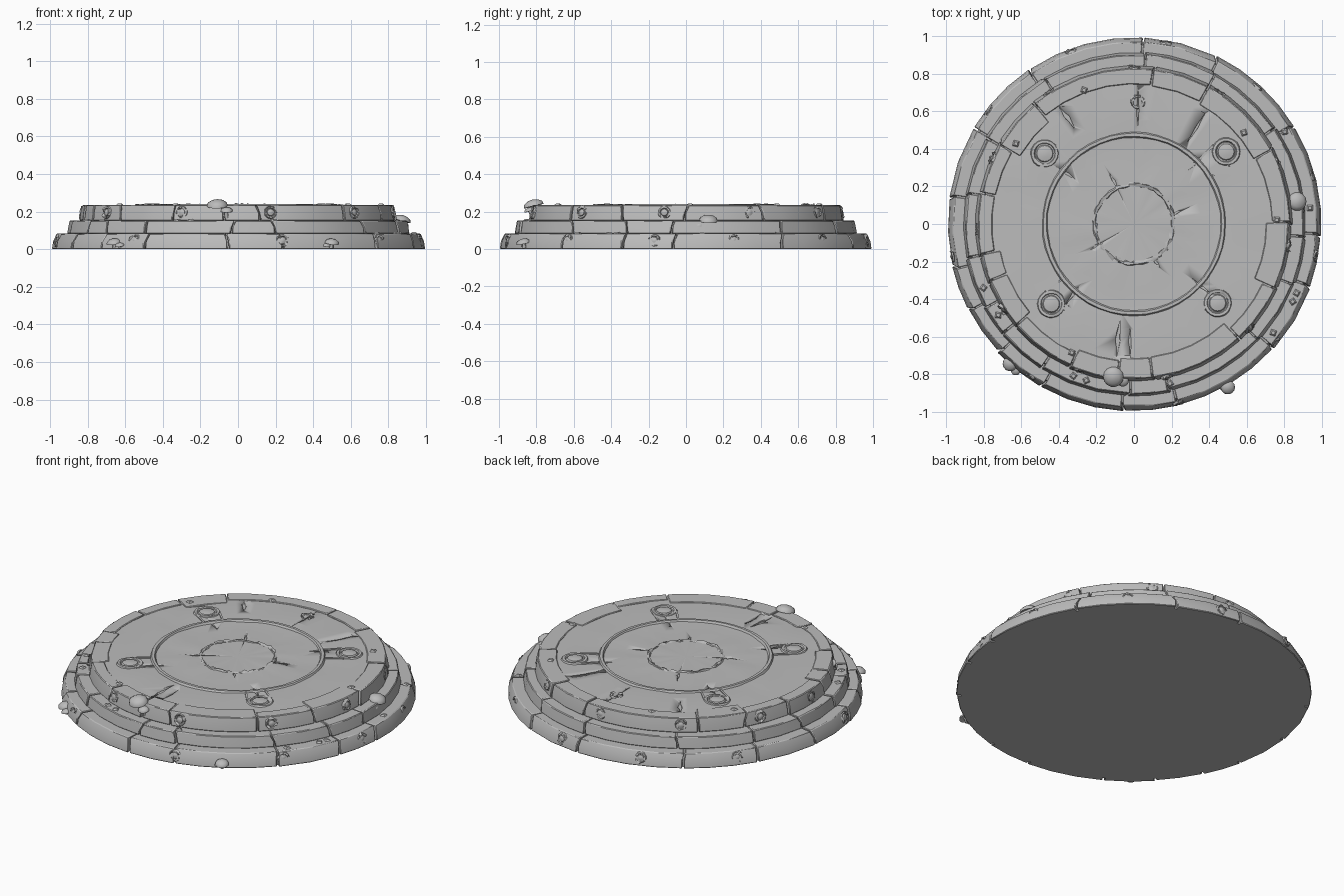
import bpy, bmesh, math, random
from mathutils import Vector, Matrix

random.seed(4)
if "Cube" in bpy.data.objects:
    bpy.data.objects.remove(bpy.data.objects["Cube"])

stone = bpy.data.materials.new("weathered grey stone")
stone.use_nodes = True
GREY = (0.5, 0.5, 0.5, 1)
stone.diffuse_color = GREY
stone.node_tree.nodes["Principled BSDF"].inputs["Base Color"].default_value = GREY


def finish(name, bm, bevel=0, angle=35):
    bmesh.ops.recalc_face_normals(bm, faces=bm.faces)
    me = bpy.data.meshes.new(name)
    bm.to_mesh(me)
    bm.free()
    ob = bpy.data.objects.new(name, me)
    bpy.context.collection.objects.link(ob)
    me.materials.append(stone)
    bpy.ops.object.select_all(action='DESELECT')
    ob.select_set(True)
    bpy.context.view_layer.objects.active = ob
    bpy.ops.object.shade_smooth_by_angle(angle=math.radians(angle))
    if bevel:
        mod = ob.modifiers.new("worn edges", 'BEVEL')
        mod.width, mod.segments = bevel, 1
        mod.limit_method = 'ANGLE'
    return ob


def polar(r, deg, z):
    a = math.radians(deg)
    return Vector((r * math.cos(a), r * math.sin(a), z))


def lathe(bm, profile, n, place=Matrix(), wobble=0):
    """Turn (r, z) points around z; wobble gives an uneven, worn surface."""
    rings = []
    for r, z in profile:
        if r == 0:
            rings.append([bm.verts.new(place @ Vector((0, 0, z)))])
        else:
            rings.append([bm.verts.new(place @ polar(
                r * (1 + random.uniform(-wobble, wobble)), 360 * i / n,
                z + random.uniform(-wobble, wobble) * 0.3)) for i in range(n)])
    for a, b in zip(rings, rings[1:]):
        for i in range(n):
            j = (i + 1) % n
            if len(a) == 1:
                bm.faces.new((a[0], b[i], b[j]))
            elif len(b) == 1:
                bm.faces.new((a[i], a[j], b[0]))
            else:
                bm.faces.new((a[i], a[j], b[j], b[i]))


def hoop(bm, radius, thick, height, z, n, place=Matrix(), jitter=0):
    prof = [(radius - thick, z), (radius - thick * .5, z + height),
            (radius + thick * .5, z + height), (radius + thick, z), (radius - thick, z)]
    lathe(bm, prof, n, place, jitter)


def block(bm, a0, a1, profile, k0=0, k1=0):
    """Sweep a closed (r, z) section from a0 to a1; k0, k1 kink the joints."""
    steps = max(2, round((a1 - a0) / 9))
    top = max(z for r, z in profile)
    rows = []
    for i in range(steps + 1):
        t = i / steps
        kink = k0 * (i == 0) + k1 * (i == steps)
        rows.append([bm.verts.new(polar(r, a0 + (a1 - a0) * t + kink * (z == top), z))
                     for r, z in profile])
    n = len(profile)
    for a, b in zip(rows, rows[1:]):
        for i in range(n):
            bm.faces.new((a[i], a[(i + 1) % n], b[(i + 1) % n], b[i]))
    bm.faces.new(rows[0])
    bm.faces.new(rows[-1][::-1])


# Three stepped courses of jointed stone blocks
JOINTS = [-167, -153, -137, -120, -93, -76, -42, -20, -4, 31, 64, 87, 124, 149, 172]
COURSES = [("lower_course", .86, .995, .97, 0, .083, 0),
           ("middle_course", .78, .913, .9, .083, .152, 1),
           ("upper_course", .70, .842, .826, .152, .235, 2)]
for name, ri, rb, rt, z0, z1, shift in COURSES:
    bm = bmesh.new()
    joints = [j + random.uniform(-3, 3) * shift for j in JOINTS]
    kinks = [random.uniform(-1.5, 1.5) for j in joints]
    for i, a in enumerate(joints):
        last = i == len(joints) - 1
        b = joints[0] + 360 if last else joints[i + 1]
        d = random.uniform(-.006, .004)
        gap = .28
        section = [(ri, z0), (rb + d, z0), (rb + d - .006, (z0 + z1) / 2), (rt + d, z1), (ri, z1)]
        if shift == 2:      # upper blocks have broken inner edges
            inner = ri + random.uniform(0, .06)
            section[0], section[4] = (inner, z0), (inner, z1)
        block(bm, a + gap, b - gap, section, kinks[i], kinks[0 if last else i + 1])
    finish(name, bm, .004)

# Solid core behind the joints
bm = bmesh.new()
lathe(bm, [(0, 0), (.97, 0), (.955, .074), (.885, .076), (.88, .145),
           (.812, .147), (.808, .222), (.6, .222), (0, .222)], 44)
finish("core", bm)

# Worn top floor, slightly uneven
bm = bmesh.new()
lathe(bm, [(0, .2), (.80, .2), (.80, .229), (.7, .231), (.56, .232), (.47, .229),
           (.36, .227), (.25, .23), (.2, .23), (0, .23)], 40, wobble=.012)
floor = finish("top_floor", bm)

# Cracks: wedge cutters (angle, start radius, end radius, half width)
bm = bmesh.new()
CRACKS = [(45, .40, .50, .012), (143, .38, .5, .012), (-131, .42, .56, .012),
          (-43, .42, .56, .012), (-98, .52, .72, .02), (-92, .55, .7, .012),
          (88, .5, .72, .008), (57, .52, .7, .01), (122, .6, .74, .02), (15, .2, .27, .01),
          (-60, .2, .27, .012), (115, .2, .3, .012), (-150, .2, .27, .01)]
for ang, r0, r1, w in CRACKS:
    turn = Matrix.Rotation(math.radians(ang), 4, 'Z')
    mid = (r0 + r1) / 2
    ends = [(r0, 0), (mid, -w), (r1, w * .5), (mid + .01, w)]
    low = [bm.verts.new(turn @ Vector((x, y * .5, .21))) for x, y in ends]
    high = [bm.verts.new(turn @ Vector((x, y, .26))) for x, y in ends]
    bm.faces.new(low[::-1])
    bm.faces.new(high)
    for i in range(4):
        j = (i + 1) % 4
        bm.faces.new((low[i], low[j], high[j], high[i]))
cutter = finish("crack_cutter", bm)
cutter.hide_render = True
cutter.hide_set(True)
cutter.display_type = 'WIRE'
mod = floor.modifiers.new("cracks", 'BOOLEAN')
mod.operation, mod.object, mod.solver = 'DIFFERENCE', cutter, 'EXACT'

# Carved rings on the floor
for name, r, t, h, jit in (("outer_ring", .475, .016, .014, .003),
                           ("inner_ring", .21, .012, .009, .025)):
    bm = bmesh.new()
    hoop(bm, r, t, h, .226, 48, jitter=jit)
    bmesh.ops.remove_doubles(bm, verts=bm.verts, dist=.0001)
    finish(name, bm)

# Round bosses and short ribs linking them to the ring
bm = bmesh.new()
for x, y in ((.49, .385), (-.475, .375), (.445, -.42), (-.44, -.425)):
    at = Matrix.Translation((x, y, 0))
    hoop(bm, .064, .014, .012, .226, 18, at, .01)
    lathe(bm, [(.052, .226), (.042, .238), (.02, .242), (0, .243)], 16, at)
    ang = math.degrees(math.atan2(y, x))
    for side in (-6.5, 6.5):
        block(bm, ang + side - .6, ang + side + .6,
              [(.49, .226), (.6, .226), (.59, .237), (.49, .237)])
hoop(bm, .03, .01, .01, .226, 12, Matrix.Translation((.02, .65, 0)), .04)
finish("floor_bosses", bm)

# Round studs set around the sides of the lower and upper courses
bm = bmesh.new()
STUDS = [(.978, .045, (-170, -124, -76, -40, -10, 15, 48, 80, 110, 142)),
         (.83, .195, (-178, -147, -111, -78, -42, -8, 24, 57, 90, 123, 155))]
for r, z, angles in STUDS:
    for a in angles:
        at = (Matrix.Translation(polar(r - .004, a, z)) @ Matrix.Rotation(math.radians(a), 4, 'Z')
              @ Matrix.Rotation(math.radians(82), 4, 'Y'))
        hoop(bm, .028, .008, .01, 0, 12, at, .03)
        lathe(bm, [(.022, 0), (.018, .01), (.008, .014), (0, .015)], 10, at)
finish("side_studs", bm)

# Little mushrooms growing out of the steps
CAP = [(0, -.008), (.6, -.05), (1, -.1), (.93, .2), (.6, .42), (.25, .52), (0, .55)]
bm = bmesh.new()
SPROUTS = [(-.11, -.815, .235, .055), (-.06, -.835, .205, .032), (.87, .12, .155, .05),
           (.88, .07, .13, .028), (.5, -.87, .035, .038), (.47, -.86, .02, .024),
           (-.66, -.745, .035, .04), (-.63, -.78, .02, .026)]
for x, y, z, s in SPROUTS:
    out = Vector((x, y, 0)).normalized()
    lean = Vector((0, 0, 1)).rotation_difference(Vector((0, 0, 1)) + out * .25)
    at = Matrix.Translation((x, y, z)) @ lean.to_matrix().to_4x4()
    lathe(bm, [(r * s, h * s) for r, h in CAP], 14, at)
    drop = min(z - .005, s * 1.2)
    lathe(bm, [(0, -drop), (s * .3, -drop), (s * .22, -drop * .4), (s * .28, 0), (0, 0)], 8, at)
finish("mushrooms", bm, angle=50)

# Loose chips lying on the steps
bm = bmesh.new()
for r, z in ((.94, .084), (.87, .153), (.76, .235)):
    for k in range(5):
        at = (Matrix.Translation(polar(r, random.uniform(0, 360), z))
              @ Matrix.Rotation(random.uniform(0, 6), 4, 'Z'))
        lathe(bm, [(0, 0), (.022, 0), (.012, .008), (0, .008)], 4, at)
finish("stone_chips", bm)
